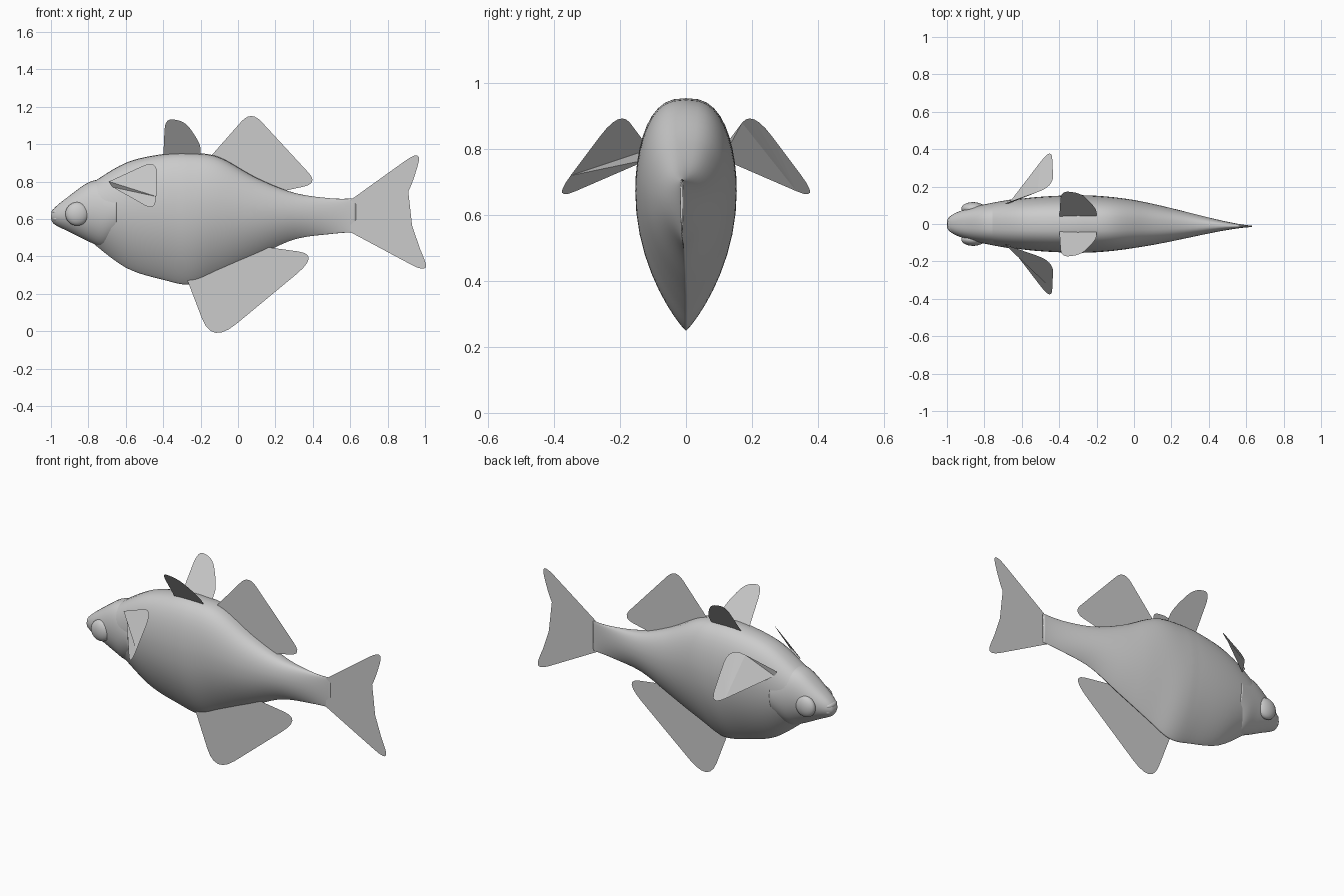
import bpy, bmesh, math
from mathutils import Vector

cube = bpy.data.objects.get("Cube")
if cube:
    bpy.data.objects.remove(cube)

shade = (0.6, 0.6, 0.6, 1)
grey = bpy.data.materials.new("pale_grey")
grey.use_nodes = True
grey.diffuse_color = shade
grey.node_tree.nodes["Principled BSDF"].inputs["Base Color"].default_value = shade

SIDES, STEPS = 40, 6


def finish(bm, name, smooth=True):
    mesh = bpy.data.meshes.new(name)
    bm.to_mesh(mesh)
    bm.free()
    mesh.materials.append(grey)
    for polygon in mesh.polygons:
        polygon.use_smooth = smooth
    bpy.context.collection.objects.link(bpy.data.objects.new(name, mesh))


def spline(rows):
    """Smooth interpolation through a few rows of numbers."""
    rows = [Vector(row) for row in rows]
    padded = [rows[0]] + rows + [rows[-1]]
    result = []
    for before, start, end, after in zip(padded, padded[1:], padded[2:], padded[3:]):
        leave, arrive = (end - before) / 2, (after - start) / 2
        for step in range(STEPS):
            t = step / STEPS
            ease = t * t * (3 - 2 * t)
            result.append(start.lerp(end, ease) + leave * t * (1 - t) ** 2
                          - arrive * t * t * (1 - t))
    return result + [rows[-1]]


def loft(name, rows, half_width, keel, middle):
    """Sections along x from (x, top, bottom); keel sharpens the lower half."""
    bm = bmesh.new()
    rings = []
    for x, top, bottom in spline(rows):
        mid = bottom + (top - bottom) * middle
        width = half_width(x)
        bend = -0.02 * max(0, x)
        ring = []
        for side in range(SIDES):
            angle = math.tau * side / SIDES
            across, up = math.cos(angle), math.sin(angle)
            power, height = (0.75, top - mid) if up > 0 else (keel, mid - bottom)
            y = math.copysign(abs(across) ** power, across) * width
            ring.append(bm.verts.new((x, y + bend, mid + up * height)))
        rings.append(ring)
    for ring, following in zip(rings, rings[1:]):
        for side in range(SIDES):
            bm.faces.new((ring[side - 1], ring[side], following[side], following[side - 1]))
    bm.faces.new(rings[0])
    bm.faces.new(rings[-1])
    bmesh.ops.recalc_face_normals(bm, faces=bm.faces)
    finish(bm, name)


def fin(name, corners, radius):
    """Thin sheet with rounded corners; the two root points stay sharp."""
    corners = [Vector(corner) for corner in corners]
    outline = [corners[0]]
    for before, corner, after in zip(corners, corners[1:], corners[2:]):
        ends = []
        for other in (before, after):
            edge = other - corner
            ends.append(corner + edge.normalized() * min(radius, edge.length * 0.4))
        for step in range(STEPS + 1):
            t = step / STEPS
            outline.append(ends[0].lerp(corner, t).lerp(corner.lerp(ends[1], t), t))
    outline.append(corners[-1])
    bm = bmesh.new()
    bm.faces.new([bm.verts.new(point) for point in outline])
    bmesh.ops.triangulate(bm, faces=bm.faces)
    finish(bm, name, smooth=False)


def centre_fin(name, y, outline, radius):
    fin(name, [(x, y, z) for x, z in outline], radius)


def blob(name, centre, radii):
    bm = bmesh.new()
    bmesh.ops.create_uvsphere(bm, u_segments=24, v_segments=16, radius=1)
    bmesh.ops.scale(bm, vec=radii, verts=bm.verts)
    bmesh.ops.translate(bm, vec=centre, verts=bm.verts)
    finish(bm, name)


def body_width(x):
    """Widest behind the gills, rounded forwards and tapering to the tail."""
    if x < -0.3:
        return 0.153 * math.sqrt(1 - ((x + 0.3) / 0.65) ** 2)
    return 0.004 + 0.15 * math.cos((x + 0.3) / 0.93 * math.pi / 2.001) ** 1.4


def head_width(x):
    return 0.01 + 0.122 * (max(0, x + 1) / 0.35) ** 0.45


# Body, starting inside the head
loft("body", [(-0.8, 0.78, 0.49), (-0.6, 0.9, 0.34), (-0.4, 0.947, 0.275), (-0.25, 0.953, 0.25),
              (-0.1, 0.93, 0.31), (0.1, 0.82, 0.4), (0.3, 0.74, 0.49),
              (0.5, 0.71, 0.52), (0.63, 0.71, 0.53)], body_width, 1.8, 0.6)

# Head, overlapping the body so that its rear edge forms the gill line
loft("head", [(-1, 0.62, 0.6), (-0.98, 0.66, 0.57), (-0.9, 0.725, 0.53), (-0.8, 0.795, 0.48),
              (-0.72, 0.81, 0.45), (-0.65, 0.79, 0.48)], head_width, 1.25, 0.55)

# Lips
for name, z in (("upper_lip", 0.637), ("lower_lip", 0.602)):
    blob(name, (-0.97, 0, z), (0.027, 0.046, 0.02))

# Fins on the centre line
centre_fin("dorsal_fin", 0, [(-0.15, 0.93), (0.07, 1.18), (0.43, 0.79), (0.2, 0.74)], 0.08)
centre_fin("anal_fin", -0.02, [(-0.27, 0.27), (-0.14, -0.07), (0.44, 0.41), (0.15, 0.45)], 0.17)
centre_fin("tail_fin", -0.016, [(0.6, 0.7), (0.99, 0.98), (0.92, 0.75), (0.83, 0.64),
                               (0.95, 0.5), (1.03, 0.3), (0.6, 0.53)], 0.12)

# Paired fins and eyes
pectoral = [(-0.69, 0.11, 0.8), (-0.43, 0.2, 0.92), (-0.44, 0.41, 0.64), (-0.67, 0.11, 0.77)]
upper = [(-0.4, 0.92), (-0.39, 1.14), (-0.28, 1.12), (-0.2, 1), (-0.2, 0.93)]
for place, side in (("front", -1), ("back", 1)):
    fin(place + "_pectoral_fin", [(x, y * side, z) for x, y, z in pectoral], 0.1)
    fin(place + "_upper_fin", [(x, side * (0.7 * z - 0.62), z) for x, z in upper], 0.08)
    blob(place + "_eye", (-0.86, side * 0.083, 0.627), (0.063, 0.034, 0.063))
